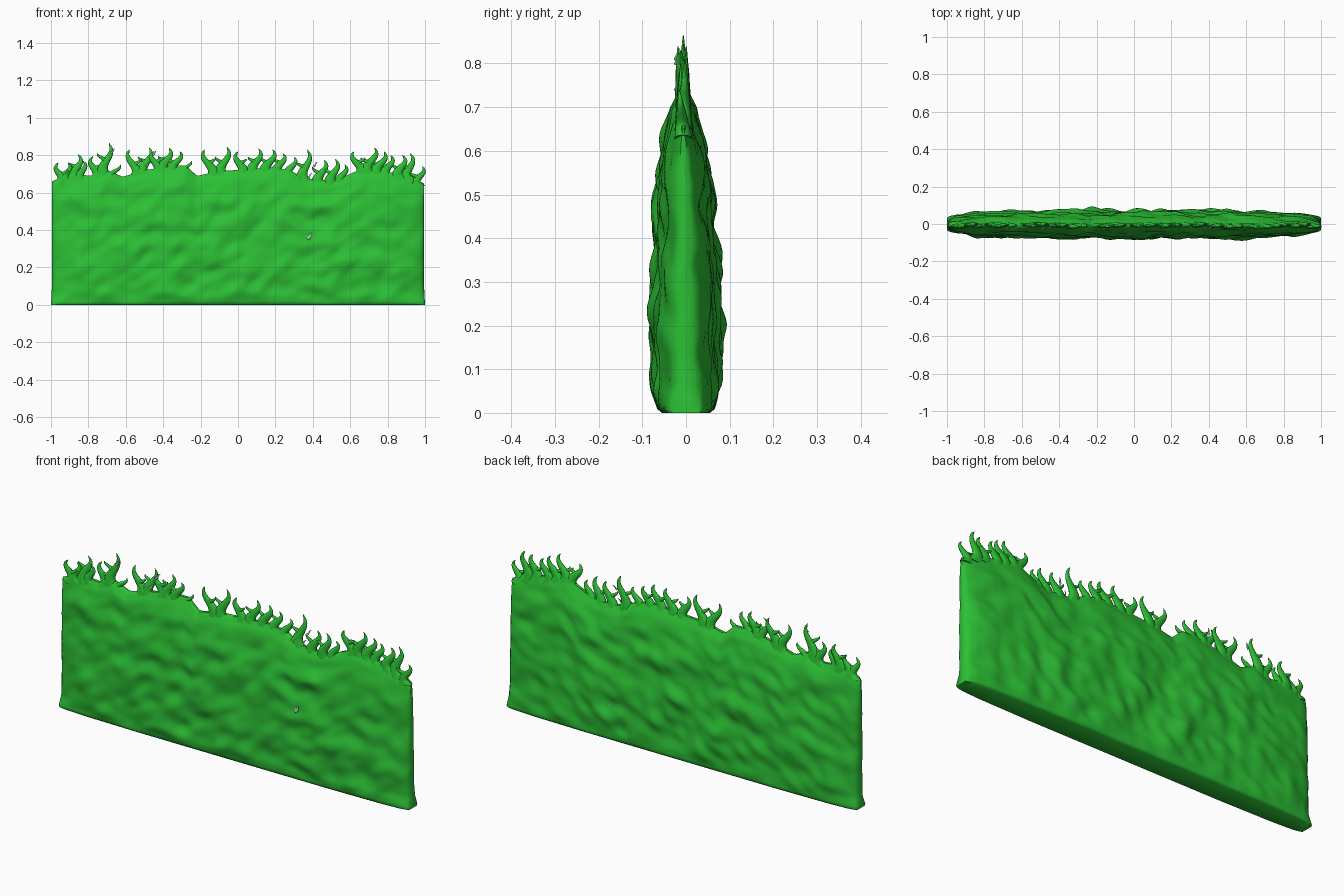
import bpy, bmesh, math, random
from mathutils import Vector, noise

if "Cube" in bpy.data.objects:
    bpy.data.objects.remove(bpy.data.objects["Cube"])

random.seed(4)


def material(name, rgb):
    m = bpy.data.materials.new(name)
    m.diffuse_color = (*rgb, 1)
    m.use_nodes = True
    m.node_tree.nodes["Principled BSDF"].inputs["Base Color"].default_value = m.diffuse_color
    return m


green = material("leaf green", (0.025, 0.53, 0.035))
pale = material("pale mint", (0.33, 0.68, 0.42))


def table(pts, x):
    """Linear interpolation in a short list of (x, value)."""
    if x <= pts[0][0]:
        return pts[0][1]
    for (a, va), (b, vb) in zip(pts, pts[1:]):
        if x <= b:
            return va + (vb - va) * (x - a) / (b - a)
    return pts[-1][1]


RIDGE = [(-1, .66), (-.9, .70), (-.78, .69), (-.7, .72), (-.62, .685), (-.5, .72), (-.36, .745),
         (-.28, .745), (-.22, .69), (-.1, .715), (.05, .725), (.18, .735), (.28, .72), (.36, .675),
         (.5, .665), (.58, .69), (.68, .735), (.78, .715), (.88, .70), (1, .65)]
THICK = [(0, .055), (.012, .064), (.06, .069), (.3, .074), (.55, .064), (.75, .054),
         (.86, .044), (.94, .030), (1, .008)]
ENDS = [(0, 1), (.55, 1), (.85, .83), (.95, .63), (.985, .45), (1, .22)]


def finish(name, bm, angle, mat):
    bmesh.ops.recalc_face_normals(bm, faces=bm.faces)
    me = bpy.data.meshes.new(name)
    bm.to_mesh(me)
    bm.free()
    ob = bpy.data.objects.new(name, me)
    bpy.context.collection.objects.link(ob)
    me.materials.append(mat)
    bpy.ops.object.select_all(action='DESELECT')
    ob.select_set(True)
    bpy.context.view_layer.objects.active = ob
    bpy.ops.object.shade_smooth_by_angle(angle=math.radians(angle))
    return ob


def loft(bm, rings):
    """Skin closed rings and cap both ends."""
    vs = [[bm.verts.new(p) for p in r] for r in rings]
    n = len(vs[0])
    for a, b in zip(vs, vs[1:]):
        for i in range(n):
            bm.faces.new((a[i], a[(i + 1) % n], b[(i + 1) % n], b[i]))
    bm.faces.new(vs[0])
    bm.faces.new(vs[-1])


def half_depth(x, f, side):
    z = f * .7
    e = table(ENDS, abs(x))
    if f < .09:                                  # foot flares out at the ends
        e += (1 - e) * .45 * (1 - f / .09)
    bump = (noise.noise(Vector((x * 5 + z * 3, side * 9, z * 8 - x * 2))) * .019
            + noise.noise(Vector((x * 11, side * 5 + 3, z * 15 - x * 4))) * .013)
    return table(THICK, f) * e + bump * min(1, f * 12) * min(1, (1 - f) * 5) * e


# hedge body: cross-sections lofted along x
bm = bmesh.new()
NX, NZ = 170, 48
levels = [0, .012] + [.03 + .97 * i / NZ for i in range(NZ + 1)]
rings = []
for i in range(NX + 1):
    x = -1 + 2 * i / NX
    h = table(RIDGE, x)
    px = [x * (1 - .006 * min(1, f * 6)) for f in levels]
    up = [(p, -half_depth(x, f, -1) - .006 * f, f * h) for p, f in zip(px, levels)]
    down = [(p, half_depth(x, f, 1) - .006 * f, f * h) for p, f in zip(px, levels)]
    rings.append(up + down[::-1])
loft(bm, rings)
finish("hedge_body", bm, 60, green)

# flame-like leaf tips: (base x, tip x, tip z)
TIPS = [(-.95, -.96, .76), (-.92, -.91, .76), (-.87, -.855, .805), (-.84, -.83, .77), (-.76, -.775, .795),
        (-.72, -.69, .865), (-.69, -.63, .75), (-.54, -.58, .83), (-.51, -.475, .84), (-.43, -.45, .82),
        (-.4, -.37, .84), (-.35, -.31, .82), (-.3, -.25, .77), (-.13, -.18, .83), (-.09, -.06, .845),
        (.02, .0, .82), (.08, .11, .835), (.15, .185, .83), (.21, .24, .81), (.27, .3, .79), (.32, .35, .74),
        (.35, .37, .83), (.43, .46, .775), (.5, .52, .78), (.55, .57, .75), (.66, .62, .82),
        (.69, .73, .84), (.74, .78, .82), (.79, .815, .80), (.86, .88, .80), (.91, .92, .81), (.955, .985, .74)]


def horn(bm, base, tip, wide, deep, bend, flare=0.0):
    """Curved, tapering leaf; returns a point function along its spine."""
    dy = random.uniform(-.012, .01)

    def spine(t):
        p = base.lerp(tip, t)
        return p + Vector((bend * math.sin(math.pi * t * 2) * (.4 + .6 * t), dy * t, 0))
    rings = []
    for k in range(15):
        t = k / 14
        c = spine(t)
        d = (spine(min(1, t + .04)) - spine(max(0, t - .04))).normalized()
        side = Vector((d.z, 0, -d.x))
        w = wide * (1 - t) ** .7 + flare * max(0, 1 - t * 1.8) ** 2 + .0008
        y = deep * (1 - t) ** .9 + .0008
        rings.append([c + side * w * math.cos(a) + Vector((0, y * math.sin(a), 0))
                      for a in (j * math.tau / 10 for j in range(10))])
    loft(bm, rings)
    return spine


bm = bmesh.new()
for bx, tx, tz in TIPS:
    h = table(RIDGE, bx)
    lean = 1 if tx >= bx else -1
    size = min(1, (tz - h + .04) / .13)
    spine = horn(bm, Vector((bx, -.006, h - .04)), Vector((tx, -.008, tz)),
                 .030 * size, .020, -.022 * lean * size, .022 * size)
    # small side barb on the taller leaves
    if tz - h > .07:
        b = spine(random.uniform(.4, .5))
        horn(bm, b, b + Vector((-lean * random.uniform(.03, .045), 0, random.uniform(.03, .05))),
             .013, .011, lean * .008)
finish("leaf_tips", bm, 60, green)

# tiny pale slivers: one on the front face, a few among the leaf tips
bm = bmesh.new()
y = -half_depth(.38, .36 / .68, -1) - .004
for dx, dz in ((-.008, .02), (.02, .03), (.012, -.012)):
    horn(bm, Vector((.375, y, .355)), Vector((.375 + dx, y - .004, .355 + dz)), .009, .004, .003)
for x, z in ((-.68, .81), (-.49, .74), (-.455, .80), (.375, .68), (.405, .74)):
    horn(bm, Vector((x, -.022, z)), Vector((x + .02, -.012, z + .025)), .005, .005, .003)
finish("pale_slivers", bm, 60, pale)
